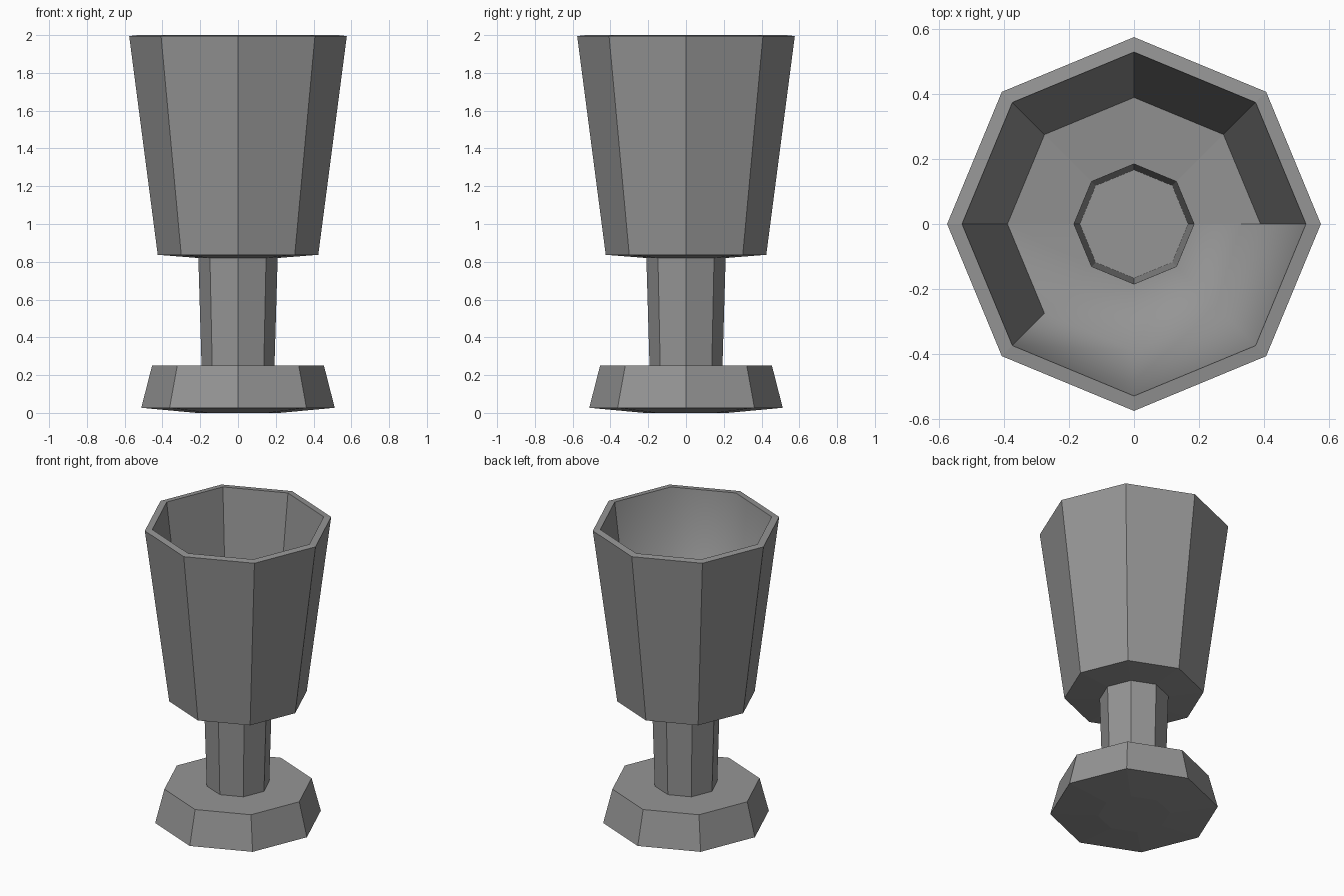
import bpy, bmesh, math

if "Cube" in bpy.data.objects:
    bpy.data.objects.remove(bpy.data.objects["Cube"])

SIDES = 8


def lathe(name, profile, smooth_from):
    """Octagonal lathe of (radius, z) points, capped at both ends.
    smooth_from maps a band to the first side that is shaded smooth."""
    bm = bmesh.new()
    rings = []
    for r, z in profile:
        rings.append([bm.verts.new((r * math.cos(math.tau * i / SIDES),
                                    r * math.sin(math.tau * i / SIDES), z))
                      for i in range(SIDES)])
    for b, (lo, hi) in enumerate(zip(rings, rings[1:])):
        for i in range(SIDES):
            j = (i + 1) % SIDES
            face = bm.faces.new((lo[i], lo[j], hi[j], hi[i]))
            face.smooth = i >= smooth_from.get(b, SIDES)
    bm.faces.new(rings[0][::-1])
    bm.faces.new(rings[-1])
    bmesh.ops.recalc_face_normals(bm, faces=bm.faces)
    mesh = bpy.data.meshes.new(name)
    bm.to_mesh(mesh)
    bm.free()
    obj = bpy.data.objects.new(name, mesh)
    bpy.context.collection.objects.link(obj)
    return obj


# Foot, stem and bowl as one profile: up the outside, over the rim, down the inside
foot = [(0.22, 0.005), (0.512, 0.027), (0.455, 0.25)]
foot[0] = (0.22, 0.0)
stem = [(0.193, 0.25), (0.21, 0.82)]
bowl = [(0.425, 0.837), (0.576, 1.995)]
inside = [(0.53, 2.0), (0.39, 0.91), (0.185, 0.89), (0.167, 0.24)]
goblet = lathe("goblet", foot + stem + bowl + inside, smooth_from={7: 5, 8: 4})

# Dark grey metal
metal = bpy.data.materials.new("dark_metal")
metal.diffuse_color = (0.3, 0.3, 0.3, 1.0)
metal.use_nodes = True
metal.node_tree.nodes["Principled BSDF"].inputs["Base Color"].default_value = metal.diffuse_color
goblet.data.materials.append(metal)
